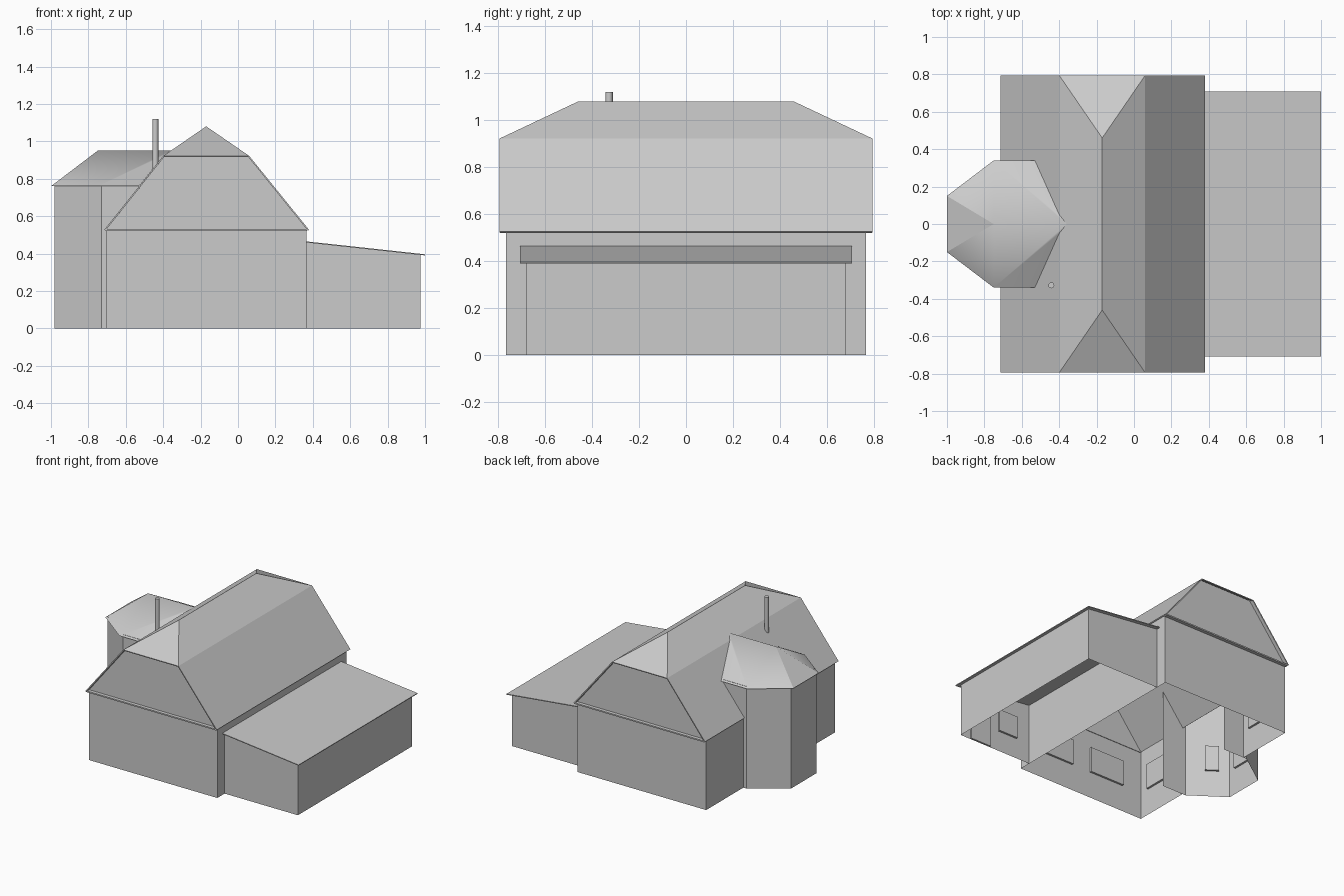
import bpy, bmesh
from mathutils import Vector

old = bpy.data.objects.get("Cube")
if old:
    bpy.data.objects.remove(old, do_unlink=True)

grey = bpy.data.materials.new("plain_grey")
grey.use_nodes = True
tone = (0.6, 0.6, 0.6, 1)
grey.diffuse_color = tone
grey.node_tree.nodes["Principled BSDF"].inputs["Base Color"].default_value = tone


def finish(name, bm, mirror=False, thickness=0):
    mesh = bpy.data.meshes.new(name)
    bm.to_mesh(mesh)
    bm.free()
    mesh.materials.append(grey)
    obj = bpy.data.objects.new(name, mesh)
    bpy.context.collection.objects.link(obj)
    if mirror:
        mod = obj.modifiers.new("front_back", 'MIRROR')
        mod.use_axis = (False, True, False)
    if thickness:
        mod = obj.modifiers.new("thickness", 'SOLIDIFY')
        mod.thickness = thickness
        mod.offset = -1
    return obj


def wall(name, a, b, top, openings=(), base=0, clips=(), mirror=True):
    """Upright wall from a to b; openings (u0, u1, z0, z1) become recessed panes."""
    a, b = Vector((*a, 0)), Vector((*b, 0))
    length = (b - a).length
    d = (b - a).normalized()
    us = sorted({0, length, *[u for o in openings for u in o[:2]]})
    zs = sorted({base, top, *[z for o in openings for z in o[2:]]})
    bm = bmesh.new()
    grid = [[bm.verts.new(a + d * u + Vector((0, 0, z))) for z in zs] for u in us]
    panes = []
    for i in range(len(us) - 1):
        for j in range(len(zs) - 1):
            f = bm.faces.new((grid[i][j], grid[i + 1][j], grid[i + 1][j + 1], grid[i][j + 1]))
            u, z = (us[i] + us[i + 1]) / 2, (zs[j] + zs[j + 1]) / 2
            if any(o[0] < u < o[1] and o[2] < z < o[3] for o in openings):
                panes.append(f)
    if panes:
        out = bmesh.ops.extrude_face_region(bm, geom=panes)["geom"]
        moved = [v for v in out if isinstance(v, bmesh.types.BMVert)]
        bmesh.ops.translate(bm, verts=moved, vec=Vector((-d.y, d.x, 0)) * 0.015)
    for co, no in clips:
        bmesh.ops.bisect_plane(bm, geom=bm.verts[:] + bm.edges[:] + bm.faces[:],
                               plane_co=co, plane_no=no, clear_outer=True)
    return finish(name, bm, mirror)


def sheet(name, points, faces, mirror=False, thickness=0, smooth=False, sharp=()):
    """Roof surface with every face turned upward."""
    bm = bmesh.new()
    vs = [bm.verts.new(p) for p in points]
    for f in faces:
        face = bm.faces.new([vs[i] for i in f])
        face.smooth = smooth
        face.normal_update()
        if face.normal.z < 0:
            face.normal_flip()
    for i, j in sharp:
        bm.edges.get((vs[i], vs[j])).smooth = False
    return finish(name, bm, mirror, thickness)


def box(name, lo, hi, mirror=False):
    bm = bmesh.new()
    bmesh.ops.create_cube(bm, size=1)
    lo, hi = Vector(lo), Vector(hi)
    for v in bm.verts:
        v.co = (lo + hi) / 2 + v.co * (hi - lo)
    return finish(name, bm, mirror)


# Main house walls, front ones mirrored to the back
L, R, F = -0.705, 0.365, -0.767
EAVE = 0.535
wall("house_end_walls", (L, F), (R, F), EAVE,
     [(0.165, 0.455, 0.2, 0.39), (0.615, 0.905, 0.2, 0.39)])
wall("house_left_walls", (L, -0.325), (L, F), EAVE, [(0.065, 0.365, 0.2, 0.39)])
wall("house_right_wall", (R, F), (R, -F), EAVE + 0.01, mirror=False)

# Gables cut to the roof slope
wall("gables", (L, F), (R + 0.01, F), 0.925, [(0.4, 0.675, 0.65, 0.795)], base=0.525,
     clips=[((-0.71, 0, 0.525), (-0.39, 0, 0.31)), ((0.38, 0, 0.525), (0.39, 0, 0.32))])
box("gable_ledges", (L, -0.793, 0.52), (0.37, F + 0.004, 0.53), mirror=True)

# Main roof: two pitches per side with clipped ends
sheet("main_roof",
      [(-0.715, -0.795, 0.527), (-0.4, -0.795, 0.922), (-0.17, -0.46, 1.08),
       (0.06, -0.795, 0.922), (0.38, -0.795, 0.527),
       (-0.715, 0, 0.527), (-0.4, 0, 0.922), (-0.17, 0, 1.08),
       (0.06, 0, 0.922), (0.38, 0, 0.527)],
      [(0, 1, 6, 5), (1, 2, 7, 6), (1, 3, 2), (3, 8, 7, 2), (4, 9, 8, 3)],
      mirror=True, thickness=0.008)

# Side bay: straight, slanted and outer walls
BAY = 0.77
wall("bay_straight_walls", (-0.73, -0.325), (-0.53, -0.325), BAY)
wall("bay_slanted_walls", (-0.98, -0.15), (-0.73, -0.325), BAY, [(0.075, 0.17, 0.2, 0.39)])
wall("bay_outer_wall", (-0.98, 0.15), (-0.98, -0.15), BAY,
     [(0.06, 0.24, 0.2, 0.39), (0.06, 0.24, 0.56, 0.73)], mirror=False)

# Bay roof: softly shaded, crisp only on the outer hips
sheet("bay_roof",
      [(-0.75, 0, 0.95), (-0.36, 0, 0.95), (-0.4, -0.05, 0.922), (-0.53, -0.34, 0.76),
       (-0.75, -0.34, 0.76), (-1, -0.15, 0.76), (-1, 0, 0.76)],
      [(0, 4, 3, 2, 1), (0, 5, 4), (0, 6, 5)],
      mirror=True, smooth=True, sharp=[(0, 5)])

# Garage with a lean-to roof
G, S = 0.975, 0.68
slope = [((R, 0, 0.462), (0.07, 0, 0.635))]
wall("garage_front_wall", (R, -S), (G, -S), 0.47,
     [(0.115, 0.275, 0.155, 0.32), (0.355, 0.525, 0, 0.33)], clips=slope, mirror=False)
wall("garage_back_wall", (G, S), (R, S), 0.47, [(0.155, 0.435, 0.155, 0.32)],
     clips=slope, mirror=False)
wall("garage_side_wall", (G, -S), (G, S), 0.395, mirror=False)
sheet("garage_roof",
      [(R, -0.708, 0.465), (1, -0.708, 0.396), (1, 0.708, 0.396), (R, 0.708, 0.465)],
      [(0, 1, 2, 3)], thickness=0.006)

# Chimney pipe
bpy.ops.mesh.primitive_cylinder_add(vertices=12, radius=0.016, depth=0.3,
                                    location=(-0.442, -0.328, 0.97))
pipe = bpy.context.object
pipe.name = "chimney_pipe"
pipe.data.materials.append(grey)
bpy.ops.object.shade_smooth_by_angle()
